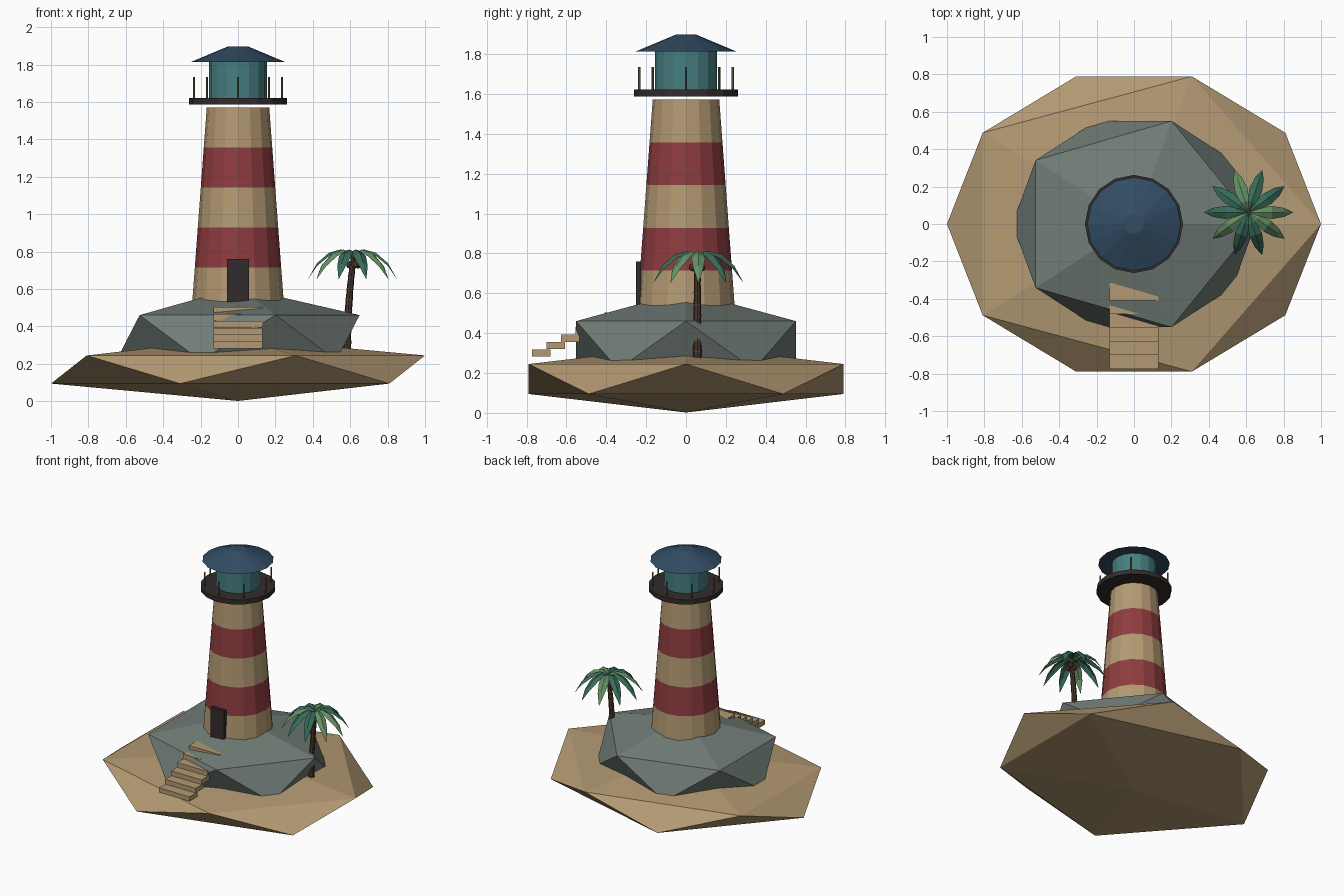
import bpy, bmesh, math
from mathutils import Vector

if "Cube" in bpy.data.objects:
    bpy.data.objects.remove(bpy.data.objects["Cube"], do_unlink=True)


def material(name, r, g, b):
    m = bpy.data.materials.new(name)
    m.use_nodes = True
    m.diffuse_color = (r, g, b, 1)
    m.node_tree.nodes["Principled BSDF"].inputs["Base Color"].default_value = (r, g, b, 1)
    return m


SAND = material("sand", .45, .32, .17)
RED = material("stripe red", .27, .045, .05)
ROCK = material("rock grey", .165, .205, .185)
TEAL = material("lantern teal", .06, .21, .22)
NAVY = material("roof navy", .032, .072, .125)
DARK = material("dark wood", .033, .024, .025)
POST = material("post brown", .15, .11, .07)
BARK = material("bark brown", .065, .035, .024)
LEAF_DARK = material("deep green", .04, .15, .10)
LEAF_LIGHT = material("pale green", .13, .28, .13)


def finish(name, mat):
    ob = bpy.context.object
    ob.name = name
    ob.data.materials.append(mat)
    return ob


def rock(name, mat, loc, scale, level=1):
    bpy.ops.mesh.primitive_ico_sphere_add(subdivisions=level, radius=1, location=loc)
    bpy.context.object.scale = scale
    return finish(name, mat)


def frustum(name, mat, a, b, r1, r2, sides=16):
    """Tapered prism from point a to point b."""
    a, b = Vector(a), Vector(b)
    d = b - a
    bpy.ops.mesh.primitive_cone_add(vertices=sides, radius1=r1, radius2=r2,
                                    depth=d.length, location=(a + b) / 2)
    if d.x or d.y:
        bpy.context.object.rotation_euler = d.to_track_quat('Z', 'Y').to_euler()
    return finish(name, mat)


def box(name, mat, lo, hi):
    lo, hi = Vector(lo), Vector(hi)
    bpy.ops.mesh.primitive_cube_add(size=1, location=(lo + hi) / 2)
    bpy.context.object.scale = hi - lo
    return finish(name, mat)


# Island and rock mound: stretched icosahedra
rock("sand_island", SAND, (0, 0, .17), (1.118, .928, .168))
rock("rock_mound", ROCK, (0, 0, .34), (.727, .648, .27))

# Tower bands
BANDS, BOTTOM, TOP = 5, .5, 1.572
for i in range(BANDS):
    z0, z1 = (BOTTOM + (TOP - BOTTOM) * k / BANDS for k in (i, i + 1))
    r0, r1 = (.247 - .08 * k / BANDS for k in (i, i + 1))
    frustum(f"tower_band_{i + 1}", RED if i % 2 else SAND, (0, 0, z0), (0, 0, z1), r0, r1)

# Gallery, lantern and roof
frustum("gallery_deck", DARK, (0, 0, 1.588), (0, 0, 1.623), .262, .262)
frustum("lantern_room", TEAL, (0, 0, 1.61), (0, 0, 1.82), .155, .155)
frustum("roof", NAVY, (0, 0, 1.815), (0, 0, 1.898), .25, .052)
for i in range(8):
    a = i * math.pi / 4
    x, y = .235 * math.cos(a), .235 * math.sin(a)
    frustum(f"railing_post_{i + 1}", POST, (x, y, 1.61), (x, y, 1.735), .006, .006, 6)

# Door and steps
box("door", DARK, (-.058, -.25, .53), (.058, -.225, .76))
for i in range(6):
    y, z = -.774 + .073 * i, .283 + .037 * i
    box(f"step_{i + 1}", SAND, (-.13, y, z), (.13, y + .094, z + .036))


# Palm trunk: bent stack of segments with thin rings
def trunk_point(t):
    return Vector((.583 + .037 * t * t, .057, .25 + .53 * t))


SEGMENTS = 9
for i in range(SEGMENTS):
    a, b = trunk_point(i / SEGMENTS), trunk_point((i + 1) / SEGMENTS)
    r = .023 - .007 * i / SEGMENTS
    frustum(f"palm_trunk_{i + 1}", BARK, a, b, r, r - .002, 8)
    frustum(f"trunk_ring_{i + 1}", POST, b - (b - a) * .06, b, r, r, 8)

# Coconuts
for i in range(3):
    a = math.radians(-80 + 120 * i)
    rock(f"coconut_{i + 1}", BARK,
         (.622 + .026 * math.cos(a), .06 + .026 * math.sin(a), .73), (.02,) * 3, 2)
rock("palm_crown", BARK, (.62, .06, .775), (.022,) * 3, 2)

# Palm leaves: (reach, ridge height, half width, edge drop)
PROFILE = [(0, .79, .008, .003), (.06, .812, .024, .01), (.125, .795, .035, .018),
           (.19, .738, .024, .015), (.237, .655, .001, .001)]


def leaf(name, mat, angle):
    bm = bmesh.new()
    rows = []
    for reach, z, w, drop in PROFILE:
        rows.append([bm.verts.new(p) for p in
                     ((reach, -w, z - drop), (reach, 0, z), (reach, w, z - drop))])
    for p, q in zip(rows, rows[1:]):
        for j in range(2):
            bm.faces.new((p[j], q[j], q[j + 1], p[j + 1]))
    mesh = bpy.data.meshes.new(name)
    bm.to_mesh(mesh)
    bm.free()
    mesh.materials.append(mat)
    ob = bpy.data.objects.new(name, mesh)
    ob.location = (.612, .062, 0)
    ob.rotation_euler.z = angle
    bpy.context.collection.objects.link(ob)


for i in range(10):
    leaf(f"palm_leaf_{i + 1}", LEAF_LIGHT if i % 3 == 0 else LEAF_DARK, i * math.tau / 10)
